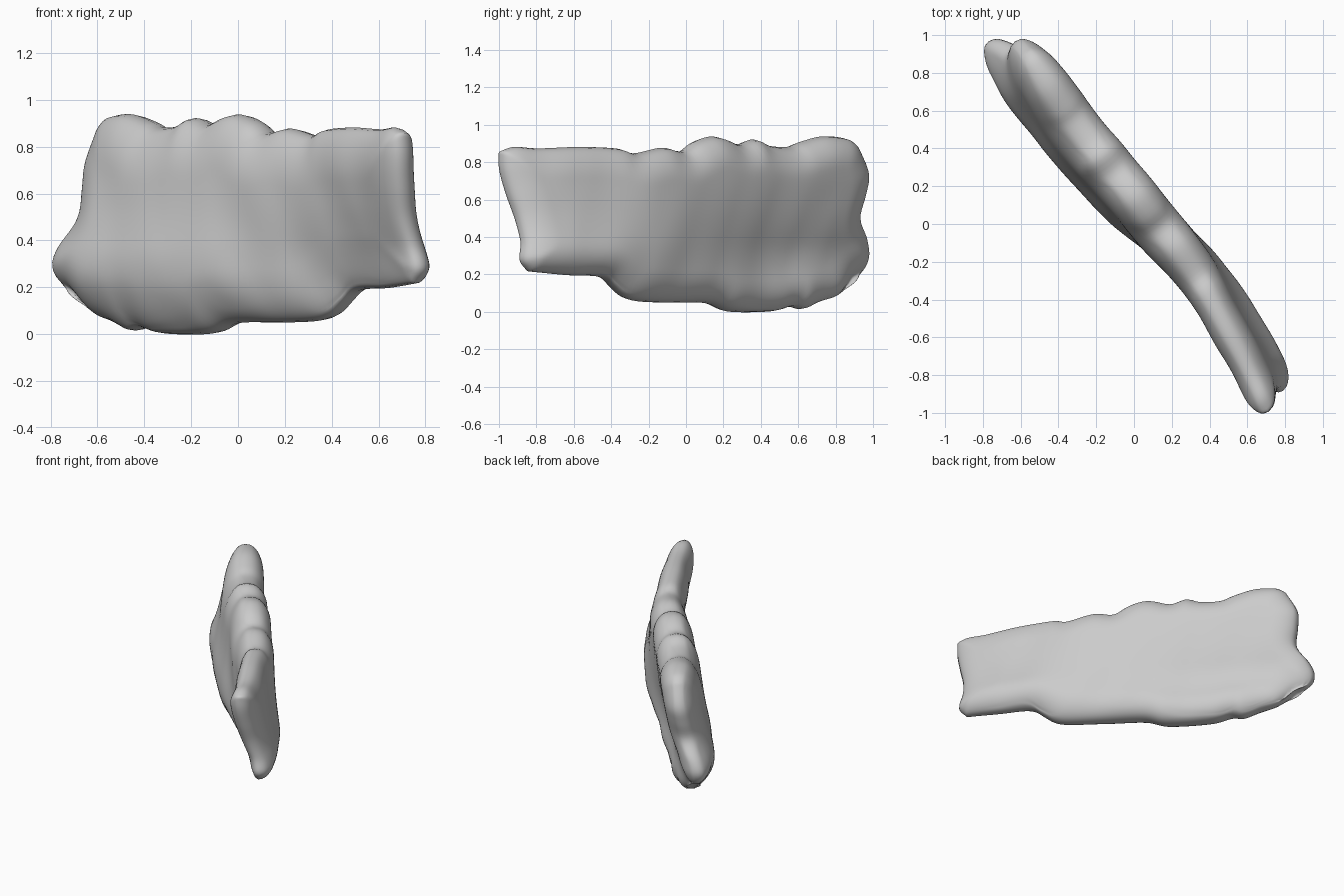
import bpy, bmesh, math
from mathutils import Vector, noise

old = bpy.data.objects.get("Cube")
if old:
    bpy.data.objects.remove(old, do_unlink=True)

# Slab frame: "along" runs down its length, "across" points through its thickness
ALONG = Vector((0.602, -0.798, 0))
ACROSS = Vector((0.798, 0.602, 0))
COLS, ROWS = 110, 44
# Edge rounding of the back (+1) and front (-1) sheets
ROUND = {1: .17, -1: .23}

# Edge profiles as (distance along, height)
TOP = [(-1.07, .89), (-1.0, .93), (-.85, .942), (-.7, .91), (-.62, .885), (-.48, .895), (-.39, .928),
       (-.28, .898), (-.18, .93), (-.09, .942), (.02, .91), (.11, .86), (.24, .882), (.43, .85),
       (.52, .876), (.75, .885), (1.0, .877), (1.14, .885), (1.225, .86)]
BOTTOM = [(-1.11, .185), (-1.0, .09), (-.86, .05), (-.75, .012), (-.67, .027), (-.54, 0), (-.24, 0),
          (-.08, .045), (.2, .047), (.42, .055), (.52, .08), (.59, .13), (.68, .185), (.9, .195), (1.135, .215)]
LEFT = [(-1.11, .185), (-1.2, .225), (-1.24, .3), (-1.21, .39), (-1.13, .5),
        (-1.145, .62), (-1.15, .74), (-1.07, .89)]
RIGHT = [(1.135, .215), (1.185, .28), (1.165, .38), (1.17, .5), (1.2, .63), (1.225, .76), (1.225, .86)]
# Mid surface offset, lean and half thickness along the slab
MIDDLE = [(-1.25, .01), (-.9, .0), (-.5, .01), (-.1, .055), (.3, .115), (.5, .125), (.8, .112), (1.0, .09), (1.25, .04)]
LEAN = [(-1.25, .09), (-.9, .075), (-.3, .045), (.2, 0), (.45, -.03), (.8, -.07), (1.25, -.085)]
THICK = [(-1.25, .095), (-.85, .13), (-.1, .138), (.3, .125), (.7, .105), (1.25, .09)]
# Share of the lean at each height
LEAN_SHAPE = [(0, .25), (.12, -.05), (.29, -.75), (.45, .1), (.62, .65), (.78, .97), (.94, 1)]


def smooth_curve(points, steps):
    """Even samples along a rounded curve through the points."""
    p = [Vector(q) for q in points]
    p = [p[0] * 2 - p[1]] + p + [p[-1] * 2 - p[-2]]
    dense = []
    for a, b, c, d in zip(p, p[1:], p[2:], p[3:]):
        for k in range(12):
            t = k / 12
            dense.append(b + (c - a) * t / 2 + (a * 2 - b * 5 + c * 4 - d) * t**2 / 2
                         + (b * 3 - a - c * 3 + d) * t**3 / 2)
    dense.append(p[-2])
    dist = [0]
    for a, b in zip(dense, dense[1:]):
        dist.append(dist[-1] + (b - a).length)
    result, k = [], 0
    for i in range(steps + 1):
        want = crowd(i / steps) * dist[-1]
        while k < len(dist) - 2 and dist[k + 1] < want:
            k += 1
        result.append(dense[k].lerp(dense[k + 1], (want - dist[k]) / (dist[k + 1] - dist[k])))
    return result


def crowd(f):
    """Crowd samples towards both ends, where the slab rounds off."""
    return 0.5 * f + 0.25 * (1 - math.cos(math.pi * f))


def linear_at(table, u):
    for (a, va), (b, vb) in zip(table, table[1:]):
        if u <= b:
            return va + (vb - va) * max(0, (u - a) / (b - a))
    return table[-1][1]


def value_at(table, u, span=.12):
    """Table value, averaged over a short span to avoid creases."""
    return sum(linear_at(table, u + k * span / 3) for k in range(-3, 4)) / 7


top, bottom = smooth_curve(TOP, COLS), smooth_curve(BOTTOM, COLS)
left, right = smooth_curve(LEFT, ROWS), smooth_curve(RIGHT, ROWS)
outline = top + bottom + left + right


def patch_point(i, j):
    """Blend the four edge curves into a flat patch."""
    s, t = crowd(i / COLS), crowd(j / ROWS)
    corners = (bottom[0].lerp(bottom[-1], s)).lerp(top[0].lerp(top[-1], s), t)
    return bottom[i].lerp(top[i], t) + left[j].lerp(right[j], s) - corners


bm = bmesh.new()
sheets = {1: {}, -1: {}}
for i in range(COLS + 1):
    for j in range(ROWS + 1):
        p = patch_point(i, j)
        u, z = p
        rim = i in (0, COLS) or j in (0, ROWS)
        gap = 0 if rim else min((p - q).length for q in outline)
        mid = value_at(MIDDLE, u) + value_at(LEAN, u) * value_at(LEAN_SHAPE, z, .09)
        for side in sheets:
            if rim and side == -1:
                sheets[side][i, j] = sheets[1][i, j]
                continue
            bulge = math.sqrt(1 - (1 - min(1, gap / ROUND[side])) ** 2)
            # Soft slanting ripples, stronger on the front
            ripple = noise.noise(Vector((u * 4 + z * 1.2, z * 2, side * 5))) * (.015 if side < 0 else .01)
            w = mid + side * bulge * (value_at(THICK, u) + ripple)
            sheets[side][i, j] = bm.verts.new(ALONG * u + ACROSS * w + Vector((0, 0, z)))

for sheet in sheets.values():
    for i in range(COLS):
        for j in range(ROWS):
            bm.faces.new([sheet[i, j], sheet[i + 1, j], sheet[i + 1, j + 1], sheet[i, j + 1]])
bmesh.ops.recalc_face_normals(bm, faces=bm.faces)
for face in bm.faces:
    face.smooth = True

mesh = bpy.data.meshes.new("wall_slab")
bm.to_mesh(mesh)
bm.free()
slab = bpy.data.objects.new("wall_slab", mesh)
bpy.context.collection.objects.link(slab)

# Light relaxing of the rim
relax = slab.modifiers.new("relax", "SMOOTH")
relax.factor, relax.iterations = 0.5, 3

grey = bpy.data.materials.new("plain_grey")
grey.use_nodes = True
colour = (0.6, 0.6, 0.6, 1)
grey.diffuse_color = colour
grey.node_tree.nodes["Principled BSDF"].inputs["Base Color"].default_value = colour
mesh.materials.append(grey)
